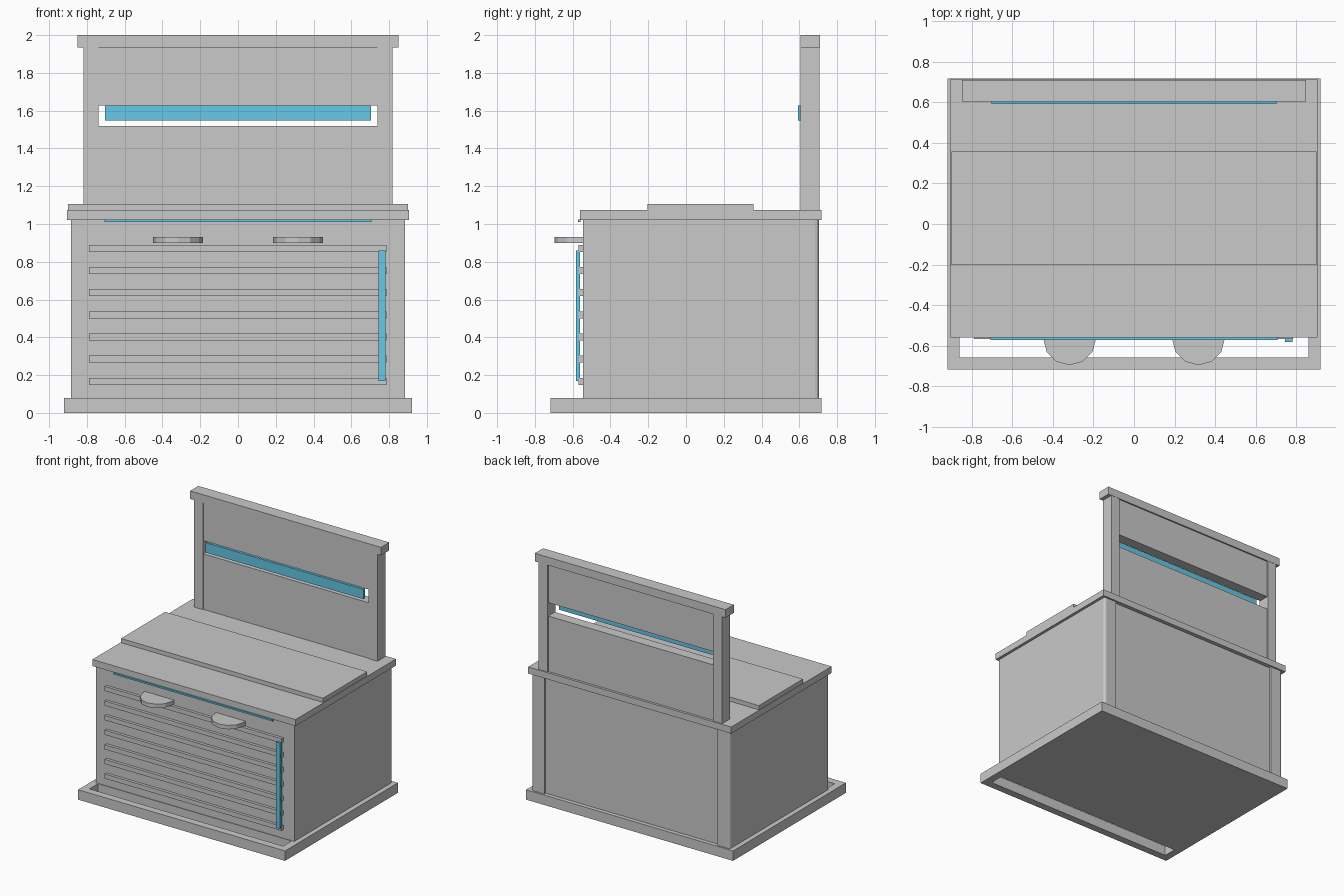
import bpy, bmesh, math

if "Cube" in bpy.data.objects:
    bpy.data.objects.remove(bpy.data.objects["Cube"])


def material(name, rgb):
    m = bpy.data.materials.new(name)
    m.diffuse_color = (*rgb, 1)
    m.use_nodes = True
    m.node_tree.nodes["Principled BSDF"].inputs["Base Color"].default_value = m.diffuse_color
    return m


GREY = material("grey", (0.587, 0.587, 0.587))
TEAL = material("teal", (0.13, 0.58, 0.79))


def prism(name, outline, z0, z1, mat=GREY):
    """Extrude an xy outline from z0 to z1."""
    bm = bmesh.new()
    face = bm.faces.new([bm.verts.new((x, y, z0)) for x, y in outline])
    ext = bmesh.ops.extrude_face_region(bm, geom=[face])
    for v in ext["geom"]:
        if isinstance(v, bmesh.types.BMVert):
            v.co.z = z1
    bmesh.ops.recalc_face_normals(bm, faces=bm.faces[:])
    mesh = bpy.data.meshes.new(name)
    bm.to_mesh(mesh)
    bm.free()
    mesh.materials.append(mat)
    obj = bpy.data.objects.new(name, mesh)
    bpy.context.collection.objects.link(obj)
    return obj


def box(name, x0, x1, y0, y1, z0, z1, mat=GREY):
    return prism(name, [(x0, y0), (x1, y0), (x1, y1), (x0, y1)], z0, z1, mat)


# Plinth: solid under the cabinet, open slot in front of it
box("plinth_floor", -0.922, 0.922, -0.55, 0.718, 0, 0.08)
box("plinth_front_rail", -0.922, 0.922, -0.718, -0.658, 0, 0.08)
for s, side in ((-1, "left"), (1, "right")):
    xs = sorted((s * 0.862, s * 0.922))
    box(f"plinth_{side}_rail", *xs, -0.658, -0.55, 0, 0.08)

# Cabinet: slightly recessed back panel between two rounded corner posts
r = 0.02
rear = [(0.883 - r + r * math.cos(a), 0.703 - r + r * math.sin(a))
        for a in [math.radians(d) for d in (0, 30, 60, 90)]]
half = [(0.883, -0.545)] + rear + [(0.77, 0.703), (0.77, 0.685)]
prism("cabinet", half + [(-x, y) for x, y in reversed(half)], 0.08, 1.02)

# Worktop with raised centre slab
box("worktop", -0.905, 0.905, -0.56, 0.717, 1.02, 1.073)
box("raised_slab", -0.9, 0.9, -0.203, 0.358, 1.073, 1.107)

# Front slats
for i in range(7):
    z = 0.148 + i * 0.1175
    box(f"slat_{i + 1}", -0.79, 0.785, -0.568, -0.545, z, z + 0.037)

# Half-round handles
for s, side in ((-1, "left"), (1, "right")):
    arc = [(s * 0.318 + 0.13 * math.cos(a), -0.567 - 0.13 * math.sin(a))
           for a in [math.radians(30 * k) for k in range(7)]]
    ends = [(s * 0.318 - 0.13, -0.54), (s * 0.318 + 0.13, -0.54)]
    prism(f"{side}_handle", arc + ends, 0.90, 0.932)

# Upright back board: posts, cap and two nearly flush panels leaving a slot
for s, side in ((-1, "left"), (1, "right")):
    xs = sorted((s * 0.738, s * 0.818))
    box(f"board_{side}_post", *xs, 0.607, 0.708, 1.073, 1.935)
box("board_cap", -0.85, 0.85, 0.605, 0.71, 1.935, 2.0)
box("board_lower_panel", -0.738, 0.738, 0.613, 0.698, 1.073, 1.52)
box("board_upper_panel", -0.738, 0.738, 0.613, 0.698, 1.627, 1.935)

# Teal light strips
box("board_strip", -0.703, 0.703, 0.593, 0.612, 1.548, 1.627, TEAL)
box("worktop_strip", -0.708, 0.708, -0.572, -0.558, 1.01, 1.023, TEAL)
box("vertical_strip", 0.745, 0.782, -0.583, -0.56, 0.168, 0.86, TEAL)
